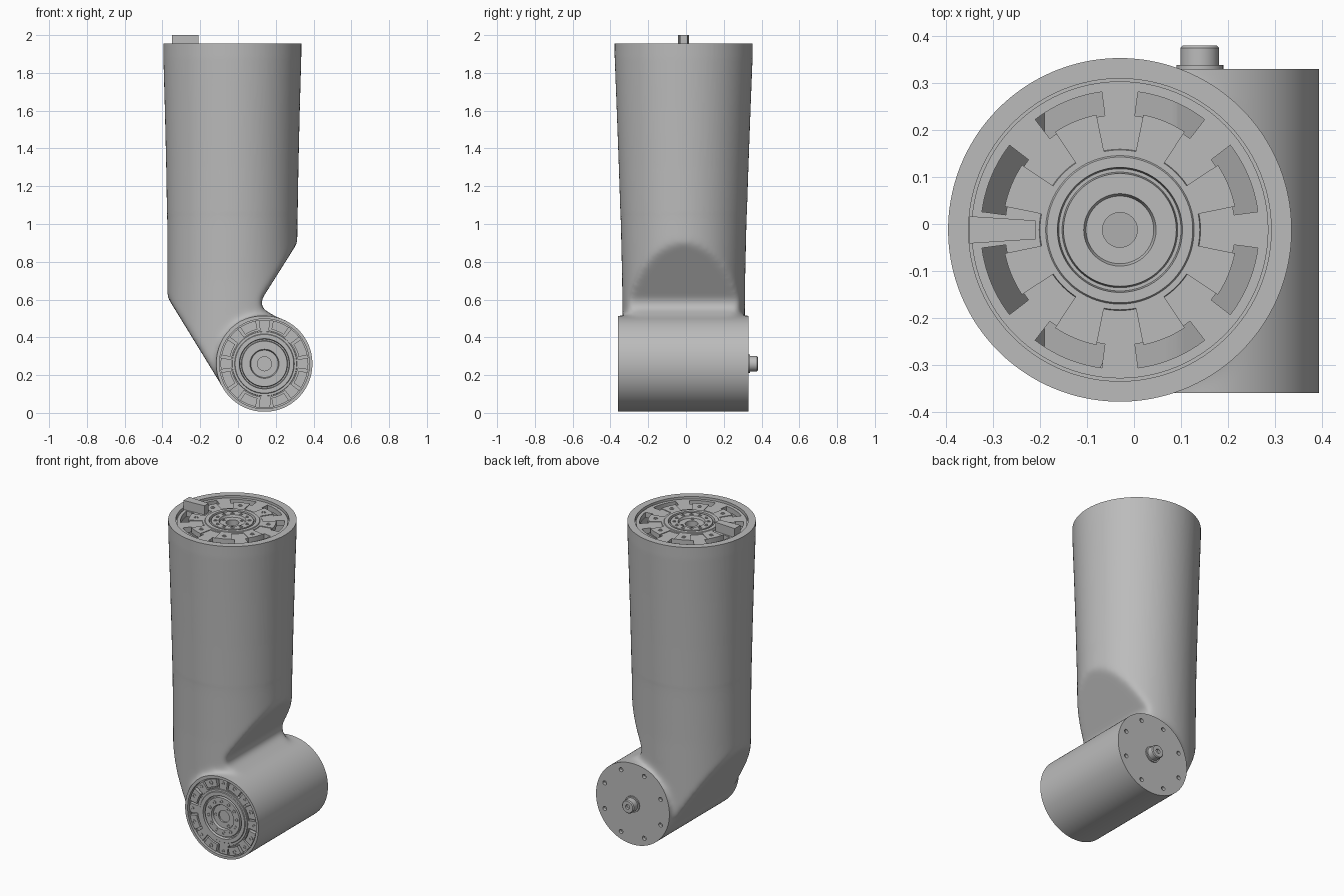
import bpy, bmesh, math
from mathutils import Matrix, Vector

if "Cube" in bpy.data.objects:
    bpy.data.objects.remove(bpy.data.objects["Cube"])

gray = bpy.data.materials.new("machined gray")
gray.use_nodes = True
gray.diffuse_color = (0.5, 0.5, 0.5, 1)
gray.node_tree.nodes["Principled BSDF"].inputs["Base Color"].default_value = (0.5, 0.5, 0.5, 1)

TURN = Matrix.Rotation(math.pi / 2, 4, "X")              # local z points to the front
TOP = Matrix.Translation((-0.03, -0.0125, 1.955))        # frame of the upper flange
JOINT = Matrix.Translation((0.14, 0, 0.26)) @ TURN       # axis of the lower joint
FRONT = Matrix.Translation((0.14, -0.36, 0.26)) @ TURN   # frame of the front flange


def bridge(bm, rings, closed):
    """Skin a list of vertex rings, with end caps unless the sweep closes."""
    count = len(rings)
    for i in range(count if closed else count - 1):
        a, b = rings[i], rings[(i + 1) % count]
        for j in range(len(a)):
            k = (j + 1) % len(a)
            bm.faces.new((a[j], a[k], b[k], b[j]))
    if not closed:
        bm.faces.new(rings[0])
        bm.faces.new(rings[-1])


def sweep(bm, profile, frame, start=0, end=360, steps=96):
    """Turn a closed (radius, height) profile about the local z axis."""
    full = end - start == 360
    rings = []
    for i in range(steps if full else steps + 1):
        a = math.radians(start + (end - start) * i / steps)
        rings.append([bm.verts.new(frame @ Vector((r * math.cos(a), r * math.sin(a), z)))
                      for r, z in profile])
    bridge(bm, rings, full)


def band(r0, r1, z0, z1):
    return [(r0, z0), (r1, z0), (r1, z1), (r0, z1)]


def prism(bm, points, z0, z1, frame):
    bridge(bm, [[bm.verts.new(frame @ Vector((x, y, z))) for x, y in points]
                for z in (z0, z1)], False)


def box(bm, size, centre):
    bmesh.ops.create_cube(bm, size=1, matrix=Matrix.Translation(centre) @ Matrix.Diagonal((*size, 1)))


def around(frame, radius, count, offset=0):
    """Frames evenly spaced on a bolt circle."""
    for i in range(count):
        a = math.radians(offset) + math.tau * i / count
        yield frame @ Matrix.Translation((radius * math.cos(a), radius * math.sin(a), 0))


def finish(bm, name):
    bmesh.ops.remove_doubles(bm, verts=bm.verts, dist=1e-5)
    bmesh.ops.recalc_face_normals(bm, faces=bm.faces)
    mesh = bpy.data.meshes.new(name)
    bm.to_mesh(mesh)
    bm.free()
    mesh.materials.append(gray)
    obj = bpy.data.objects.new(name, mesh)
    bpy.context.collection.objects.link(obj)
    return obj


def apply_all(obj):
    graph = bpy.context.evaluated_depsgraph_get()
    mesh = bpy.data.meshes.new_from_object(obj.evaluated_get(graph))
    obj.modifiers.clear()
    obj.data = mesh


def boolean(obj, cutter, operation="DIFFERENCE"):
    mod = obj.modifiers.new(operation, "BOOLEAN")
    mod.operation, mod.solver, mod.object = operation, "EXACT", cutter
    apply_all(obj)
    bpy.data.objects.remove(cutter)


def tube(name, inset):
    """Slightly flared oval tube, given as (height, x radius, y radius)."""
    bm = bmesh.new()
    rings = []
    for z, rx, ry in [(0.05, .344, .32), (0.7, .344, .326), (1.0, .345, .333), (1.3, .35, .343),
                      (1.6, .357, .354), (1.88, .365, .365), (2.1, .367, .367)]:
        rings.append([bm.verts.new((-0.03 + (rx - inset) * math.cos(math.tau * i / 128),
                                    -0.0125 + (ry - inset) * math.sin(math.tau * i / 128), z))
                      for i in range(128)])
    bridge(bm, rings, False)
    return finish(bm, name)


def side_profile(points):
    bm = bmesh.new()
    prism(bm, points, -0.6, 0.6, TURN)
    return finish(bm, "cutter")


# Arm body: tube trimmed to the bent outline, merged with the joint barrel
body = tube("arm_body", 0)
boolean(body, side_profile([(-.5, 2.05), (.5, 2.05), (.5, 1.19), (.305, .885), (.125, .6), (.12, .57),
                            (.14, .545), (.2, .51), (.14, .26), (-.08, .134), (-.375, .615),
                            (-.5, .82)]), "INTERSECT")
bm = bmesh.new()
sweep(bm, band(0, .255, -.5, .5), JOINT, steps=128)
boolean(body, finish(bm, "cutter"), "UNION")

# Soften the neck into a continuous casting
remesh = body.modifiers.new("blend", "REMESH")
remesh.mode, remesh.voxel_size = "VOXEL", 0.012
apply_all(body)
bm = bmesh.new()
bm.from_mesh(body.data)
neck = [v for v in bm.verts if v.co.z < 1.05]
for _ in range(14):
    bmesh.ops.smooth_vert(bm, verts=neck, factor=0.5, use_axis_x=True, use_axis_y=True, use_axis_z=True)
bm.to_mesh(body.data)
bm.free()

# Square off the open top and both ends of the barrel
bm = bmesh.new()
box(bm, (2, 2, 0.4), (0, 0, 2.155))
box(bm, (2, 0.4, 1), (0, -0.56, 0.3))
box(bm, (2, 0.4, 1), (0, 0.53, 0.3))
boolean(body, finish(bm, "cutter"))

# Hollow interior
cavity = tube("cutter", 0.022)
boolean(cavity, side_profile([(-.5, 2.08), (.5, 2.08), (.5, 1.25), (.29, .92), (.09, .6),
                              (-.19, .38), (-.345, .635), (-.5, .89)]), "INTERSECT")
boolean(body, cavity)

# Front seat and rear screw holes
bm = bmesh.new()
sweep(bm, band(0, .24, -.03, .1), FRONT)
for spot in around(JOINT, .21, 8, 22.5):
    sweep(bm, band(0, .013, -.36, -.31), spot, steps=16)
boolean(body, finish(bm, "cutter"))


def flange(name, frame, radius, rim, slots, pads, bolt_circle, through):
    """Slotted end plate with eight bolted pads."""
    bm = bmesh.new()
    floor = -.012
    sweep(bm, [(.15, -.045), (radius, -.045), (radius, 0), (rim, 0), (rim, -.02),
               (rim - .006, -.02), (rim - .006, floor), (.15, floor)], frame)
    plate = finish(bm, name)
    bm = bmesh.new()
    for i in range(8):
        mid = 22.5 + 45 * i
        sweep(bm, band(*slots, -.1 if through else -.03, .05), frame, mid - 15, mid + 15, 10)
    boolean(plate, finish(bm, "cutter"))
    bm = bmesh.new()
    for i in range(8):
        mid = 22.5 + 45 * i
        sweep(bm, band(*pads, -.04, floor + .004), frame, mid - 11, mid + 11, 8)
    finish(bm, name + "_pads")
    bm = bmesh.new()
    for spot in around(frame, bolt_circle, 8, 22.5):
        bolt(bm, spot, floor + .004, .013)
    finish(bm, name + "_bolts")


def bolt(bm, spot, z, r):
    sweep(bm, [(0, z - .01), (r, z - .01), (r, z + .003), (r * .6, z + .003),
               (r * .6, z - .004), (0, z - .004)], spot, steps=16)


def hub(name, frame):
    """Stepped output hub with an outer and an inner bolt circle."""
    bm = bmesh.new()
    sweep(bm, [(.037, -.07), (.037, -.02), (.072, -.02), (.077, -.006), (.12, -.006), (.123, -.022),
               (.13, -.022), (.133, -.004), (.155, -.004), (.158, -.008), (.17, -.008),
               (.175, -.02), (.175, -.07)], frame)
    finish(bm, name)
    bm = bmesh.new()
    for spot in around(frame, .097, 12, 5):
        bolt(bm, spot, -.006, .011)
    for spot in around(frame, .06, 3, 60):
        bolt(bm, spot, -.02, .01)
    finish(bm, name + "_bolts")


flange("top_flange", TOP, .355, .322, (.245, .296), (.165, .25), .21, True)
hub("top_hub", TOP)
flange("front_flange", FRONT, .24, .238, (.178, .232), (.185, .232), .213, False)
hub("front_hub", FRONT)

# Small screws between the front pads
bm = bmesh.new()
for spot in around(FRONT, .213, 8):
    bolt(bm, spot, -.012, .01)
finish(bm, "front_small_screws")

# Raised locating key on the top flange
bm = bmesh.new()
prism(bm, [(-.32, -.029), (-.18, -.02), (-.18, .02), (-.32, .029)], -.03, .045, TOP)
finish(bm, "locating_key")

# Rear shaft stub with collar and centre socket
bm = bmesh.new()
sweep(bm, [(0, -.32), (.05, -.32), (.05, -.338), (.041, -.338), (.041, -.375), (.036, -.38),
           (.014, -.38), (.014, -.365), (0, -.365)], JOINT, steps=48)
finish(bm, "rear_shaft")

# Smooth shading with crisp machined edges
bpy.ops.object.select_all(action="DESELECT")
for obj in bpy.context.scene.objects:
    if obj.type == "MESH":
        obj.select_set(True)
        bpy.context.view_layer.objects.active = obj
bpy.ops.object.shade_smooth_by_angle(angle=math.radians(30))
